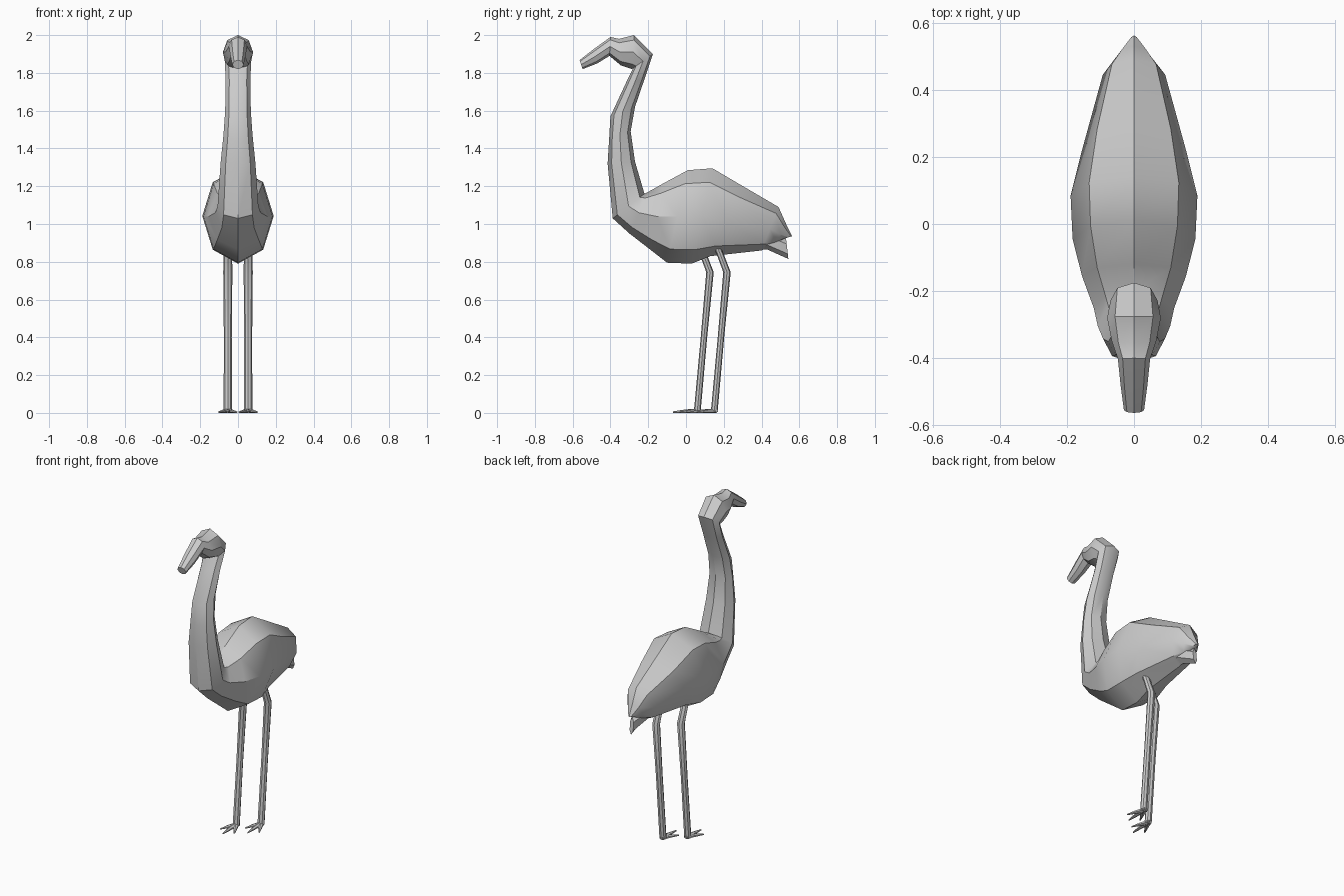
import bpy, bmesh, math
from mathutils import Vector as V

if "Cube" in bpy.data.objects:
    bpy.data.objects.remove(bpy.data.objects["Cube"])


def ring(a, b, side, n):
    """Elliptical section spanning a-b, with half width vector side."""
    c, h = (a + b) / 2, (a - b) / 2
    return [c + h * math.cos(2 * math.pi * i / n) + side * math.sin(2 * math.pi * i / n)
            for i in range(n)]


def loft(name, rings, angle=35):
    bm = bmesh.new()
    rows = [[bm.verts.new(p) for p in r] for r in rings]
    n = len(rows[0])
    for r, s in zip(rows, rows[1:]):
        for i in range(n):
            j = (i + 1) % n
            bm.faces.new((r[i], r[j], s[j], s[i]))
    bm.faces.new(rows[0])
    bm.faces.new(rows[-1])
    bmesh.ops.recalc_face_normals(bm, faces=bm.faces[:])
    me = bpy.data.meshes.new(name)
    bm.to_mesh(me)
    bm.free()
    ob = bpy.data.objects.new(name, me)
    bpy.context.collection.objects.link(ob)
    bpy.ops.object.select_all(action='DESELECT')
    ob.select_set(True)
    bpy.context.view_layer.objects.active = ob
    bpy.ops.object.shade_smooth_by_angle(angle=math.radians(angle))
    return ob


def profile(rows, n=8):
    # upper y,z / lower y,z / half width
    return [ring(V((0, ay, az)), V((0, by, bz)), V((w, 0, 0)), n)
            for ay, az, by, bz, w in rows]


# Beak, head, neck and body as one continuous skin
loft("bird_body", profile([
    (-.563, 1.868, -.547, 1.82, .03),
    (-.49, 1.925, -.47, 1.85, .04),
    (-.40, 1.99, -.405, 1.89, .048),
    (-.355, 1.98, -.345, 1.84, .066),
    (-.275, 2.0, -.285, 1.82, .08),
    (-.175, 1.90, -.28, 1.825, .07),
    (-.222, 1.76, -.312, 1.76, .065),
    (-.27, 1.62, -.40, 1.57, .068),
    (-.293, 1.49, -.407, 1.45, .077),
    (-.27, 1.33, -.415, 1.32, .092),
    (-.22, 1.16, -.388, 1.03, .108),
    (-.20, 1.17, -.30, .95, .12),
    (-.12, 1.215, -.19, .865, .155),
    (.01, 1.285, -.10, .795, .183),
    (.14, 1.295, .03, .79, .189),
    (.31, 1.195, .13, .83, .155),
    (.49, 1.09, .40, .86, .093),
    (.53, 1.0, .47, .89, .05),
    (.562, .935, .525, .925, .012),
]))

# Short tail under the wing tips
loft("tail", profile([
    (.38, 1.0, .34, .86, .06),
    (.46, .95, .43, .865, .048),
    (.53, .92, .542, .815, .014),
], 6))

# Legs staggered front to back, each with three toes
for label, x, y in (("left", -.054, .06), ("right", .054, .15)):
    path = [(y + .01, .895, .02), (y + .067, .745, .022),
            (y + .035, .40, .019), (y, .012, .02)]
    loft(label + "_leg", [ring(V((x, py + r * .9, z)), V((x, py - r * .9, z)),
                               V((r * 1.1, 0, 0)), 8) for py, z, r in path])
    for toe, turn, length in (("inner", -.5, .10), ("middle", 0, .13), ("outer", .5, .10)):
        d = V((math.sin(turn), -math.cos(turn), 0))
        s = V((d.y, -d.x, 0))
        rings = []
        for t, r, h in ((-.012, .019, .024), (length * .5, .012, .018), (length, .004, .008)):
            p = V((x, y, 0)) + d * t
            rings.append(ring(p + V((0, 0, h)), p, s * r, 6))
        loft(f"{label}_{toe}_toe", rings)
